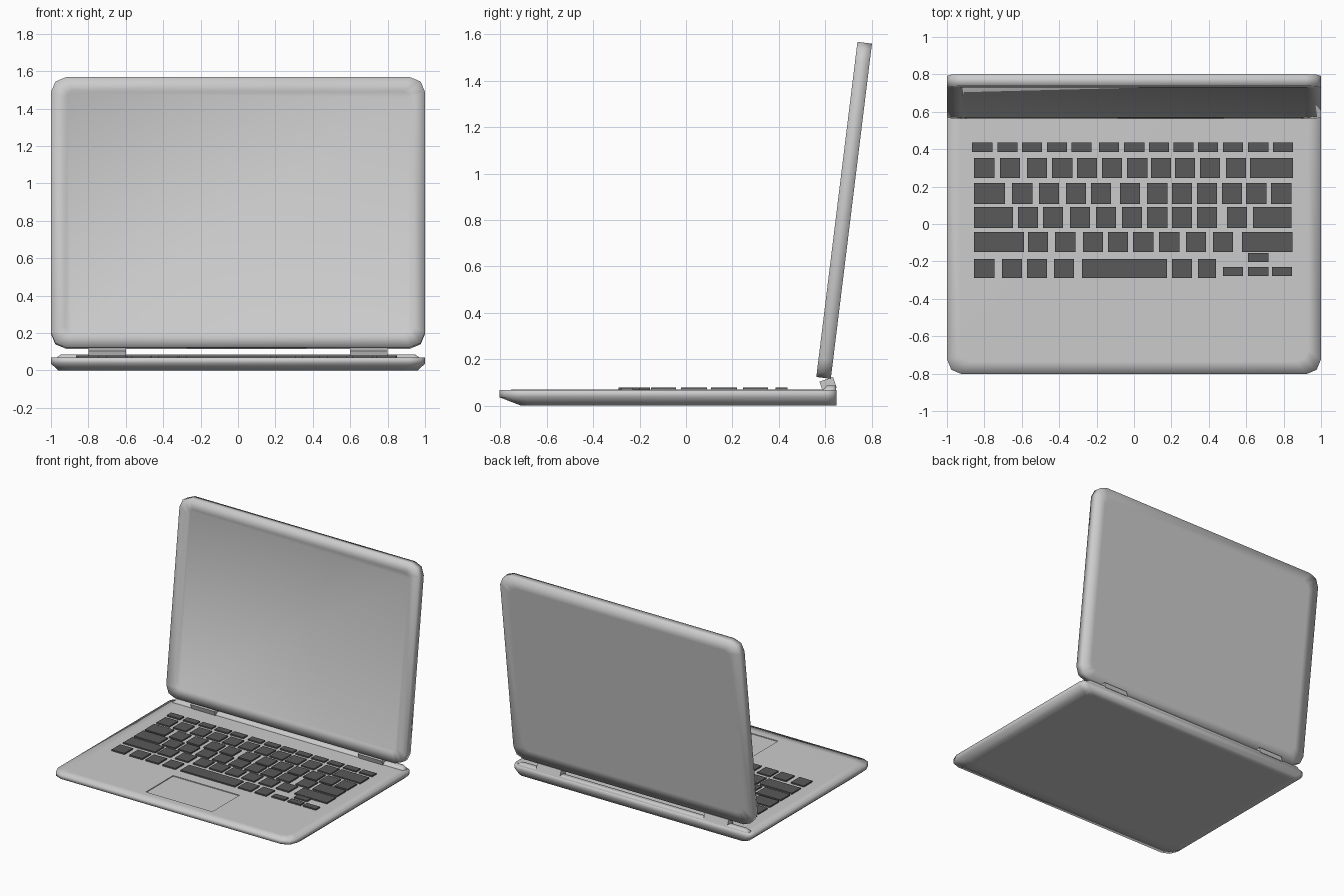
import bpy, bmesh
from math import radians, cos, sin
from mathutils import Matrix, Vector

if "Cube" in bpy.data.objects:
    bpy.data.objects.remove(bpy.data.objects["Cube"])


def finish(name, bm):
    me = bpy.data.meshes.new(name)
    bmesh.ops.recalc_face_normals(bm, faces=bm.faces)
    bm.to_mesh(me)
    bm.free()
    ob = bpy.data.objects.new(name, me)
    bpy.context.collection.objects.link(ob)
    return ob


def outline(hx, y0, y1, rf, rb):
    """Rectangle with two-segment corners; rf = front radius, rb = back radius."""
    pts = []
    for cx, cy, r, a0 in ((hx - rf, y0 + rf, rf, -90), (hx - rb, y1 - rb, rb, 0),
                          (rb - hx, y1 - rb, rb, 90), (rf - hx, y0 + rf, rf, 180)):
        for k in range(3):
            a = radians(a0 + 45 * k)
            pts.append((cx + r * cos(a), cy + r * sin(a)))
    return pts


def loft(name, rings):
    """Skin stacked outlines (hx, y0, y1, rf, rb, z) and cap both ends."""
    bm = bmesh.new()
    loops = [[bm.verts.new((x, y, r[5])) for x, y in outline(*r[:5])] for r in rings]
    for a, b in zip(loops, loops[1:]):
        n = len(a)
        for i in range(n):
            j = (i + 1) % n
            bm.faces.new((a[i], a[j], b[j], b[i]))
    bm.faces.new(loops[0][::-1])
    bm.faces.new(loops[-1])
    ob = finish(name, bm)
    ob.data.shade_smooth()
    return ob


def add_box(bm, x0, x1, y0, y1, z0, z1):
    m = Matrix.Translation(((x0 + x1) / 2, (y0 + y1) / 2, (z0 + z1) / 2))
    bmesh.ops.create_cube(bm, size=1, matrix=m @ Matrix.Diagonal((x1 - x0, y1 - y0, z1 - z0, 1)))


# Base: underside tapers at the front and sides, rear is vertical
base = loft("base", [
    (0.90, -0.65, 0.60, 0.08, 0.04, 0.0),
    (0.96, -0.71, 0.648, 0.08, 0.04, 0.0),
    (1.0, -0.803, 0.648, 0.08, 0.04, 0.036),
    (1.0, -0.803, 0.648, 0.08, 0.04, 0.068),
    (0.93, -0.735, 0.59, 0.06, 0.03, 0.069),
])

# Shallow trackpad recess cut into the palm rest
PAD = (-0.28, 0.275, -0.70, -0.375)
bm = bmesh.new()
add_box(bm, *PAD, 0.063, 0.1)
cutter = finish("trackpad_cutter", bm)
cutter.hide_render = True
mod = base.modifiers.new("trackpad", 'BOOLEAN')
mod.operation = 'DIFFERENCE'
mod.solver = 'EXACT'
mod.object = cutter
bpy.context.view_layer.objects.active = base
base.select_set(True)
bpy.ops.object.modifier_apply(modifier=mod.name)
bpy.data.objects.remove(cutter)
base.data.shade_smooth()


def in_pad(v):
    return (PAD[0] - 0.01 < v.co.x < PAD[1] + 0.01 and
            PAD[2] - 0.01 < v.co.y < PAD[3] + 0.01 and v.co.z > 0.05)


for e in base.data.edges:
    if all(in_pad(base.data.vertices[i]) for i in e.vertices):
        e.use_edge_sharp = True

# Raised strip along the rear edge
loft("rear_ridge", [
    (0.97, 0.592, 0.647, 0.02, 0.02, 0.06),
    (0.97, 0.592, 0.647, 0.02, 0.02, 0.069),
    (0.945, 0.605, 0.645, 0.015, 0.015, 0.086),
])

# Lid: built flat (z = 0 is its back), then swung upright with a slight lean
L, T = 1.455, 0.063
lid = loft("lid", [
    (0.92, 0.08, L - 0.08, 0.05, 0.05, 0.0),
    (1.0, 0.0, L, 0.08, 0.08, 0.0),
    (1.0, 0.0, L, 0.08, 0.08, T),
    (0.93, 0.07, L - 0.07, 0.04, 0.04, T),
    (0.92, 0.08, L - 0.08, 0.03, 0.03, T - 0.005),
])
lid.data.transform(Matrix.Translation((0, 0.624, 0.116)) @ Matrix.Rotation(radians(83), 4, 'X'))

# Hinges
for side, label in ((-1, "left"), (1, "right")):
    bm = bmesh.new()
    add_box(bm, -0.1, 0.1, -0.031, 0.031, -0.024, 0.024)
    bmesh.ops.transform(bm, verts=bm.verts, matrix=Matrix.Translation((0.7 * side, 0.612, 0.091))
                        @ Matrix.Rotation(radians(18), 4, 'X'))
    finish("hinge_" + label, bm)

# Keyboard rows: y range, left edge of each key, widths that differ from the standard key
KEY = 0.108
rows = [
    (0.385, 0.437, [-.865, -.73, -.60, -.465, -.335, -.187, -.053, .08, .21, .342, .476, .61, .743], {}),
    (0.246, 0.353, [-.855, -.717, -.572, -.438, -.305, -.171, -.037, .091, .219, .353, .492, .62], {11: .23}),
    (0.108, 0.219, [-.855, -.652, -.508, -.364, -.23, -.075, .07, .203, .337, .47, .60, .733], {0: .165}),
    (-0.021, 0.09, [-.855, -.62, -.487, -.342, -.203, -.064, .07, .203, .337, .497, .636], {0: .207, 10: .205}),
    (-0.15, -0.043, [-.855, -.567, -.422, -.273, -.139, -.005, .134, .278, .422, .578], {0: .267, 9: .27}),
    (-0.29, -0.187, [-.855, -.706, -.572, -.428, -.278, .203, .342], {4: .455, 6: .097}),
    (-0.278, -0.23, [.476, .61, .738], {}),
    (-0.203, -0.155, [.61], {}),
]
bm = bmesh.new()
for y0, y1, starts, wide in rows:
    for i, x in enumerate(starts):
        add_box(bm, x, x + wide.get(i, KEY), y0, y1, 0.064, 0.079)
keys = finish("keyboard_keys", bm)
mat = bpy.data.materials.new("dark_key")
mat.diffuse_color = (0.1, 0.1, 0.1, 1)
mat.use_nodes = True
mat.node_tree.nodes["Principled BSDF"].inputs["Base Color"].default_value = mat.diffuse_color
keys.data.materials.append(mat)
